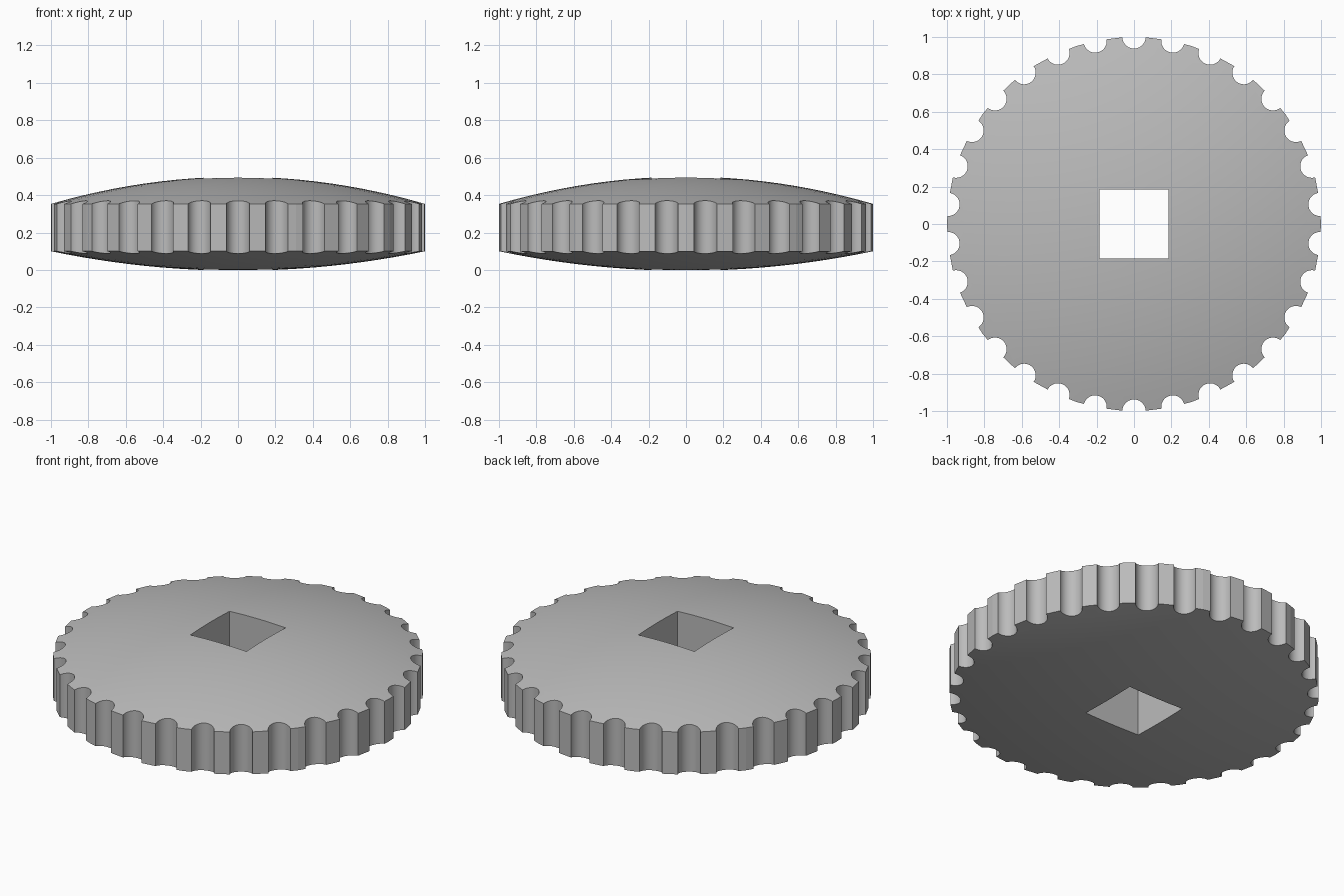
import bpy, bmesh
from math import sin, cos, pi, radians
from mathutils import Matrix

if "Cube" in bpy.data.objects:
    bpy.data.objects.remove(bpy.data.objects["Cube"], do_unlink=True)

SIDES, NOTCHES, RINGS = 50, 30, 12
NOTCH_RADIUS, HOLE = 0.062, 0.37
RIM_LOW, RIM_HIGH = 0.1, 0.353
LOW_SAG, HIGH_SAG = 0.104, 0.145

grey = bpy.data.materials.new("plain grey")
grey.use_nodes = True
colour = (0.5, 0.5, 0.5, 1)
grey.diffuse_color = colour
grey.node_tree.nodes["Principled BSDF"].inputs["Base Color"].default_value = colour


def make_object(name, bm):
    bmesh.ops.recalc_face_normals(bm, faces=bm.faces)
    mesh = bpy.data.meshes.new(name)
    bm.to_mesh(mesh)
    bm.free()
    mesh.materials.append(grey)
    obj = bpy.data.objects.new(name, mesh)
    bpy.context.collection.objects.link(obj)
    return obj


# Disc with a domed top and a shallower domed underside
profile = []
for i in range(RINGS + 1):
    r = i / RINGS
    profile.append((r, RIM_LOW - LOW_SAG * (1 - r * r)))
for i in range(RINGS, -1, -1):
    r = i / RINGS
    profile.append((r, RIM_HIGH + HIGH_SAG * (1 - r * r)))

bm = bmesh.new()
rows = []
for r, z in profile:
    if r == 0:
        rows.append([bm.verts.new((0, 0, z))] * SIDES)
    else:
        rows.append([bm.verts.new((r * cos(2 * pi * k / SIDES), r * sin(2 * pi * k / SIDES), z))
                     for k in range(SIDES)])
for low, high in zip(rows, rows[1:]):
    for k in range(SIDES):
        n = (k + 1) % SIDES
        corners = [low[k], low[n], high[n], high[k]]
        bm.faces.new(list(dict.fromkeys(corners)))
disc = make_object("scalloped_disc", bm)

# Cutter: round grip notches and the square centre hole
bm = bmesh.new()
for k in range(NOTCHES):
    a = 2 * pi * (k + 0.5) / NOTCHES
    bmesh.ops.create_cone(bm, cap_ends=True, segments=96, radius1=NOTCH_RADIUS,
                          radius2=NOTCH_RADIUS, depth=2,
                          matrix=Matrix.Translation((cos(a), sin(a), 0)))
bmesh.ops.create_cube(bm, size=1, matrix=Matrix.Diagonal((HOLE, HOLE, 2, 1)))
cutter = make_object("notch_cutter", bm)
cutter.hide_render = True

cut = disc.modifiers.new("notches", 'BOOLEAN')
cut.operation = 'DIFFERENCE'
cut.solver = 'EXACT'
cut.object = cutter
bpy.ops.object.select_all(action='DESELECT')
disc.select_set(True)
bpy.context.view_layer.objects.active = disc
bpy.ops.object.modifier_apply(modifier=cut.name)
bpy.data.objects.remove(cutter, do_unlink=True)

# Smooth domes and notches, crisp rim facets
bpy.ops.object.shade_smooth_by_angle(angle=radians(5))
